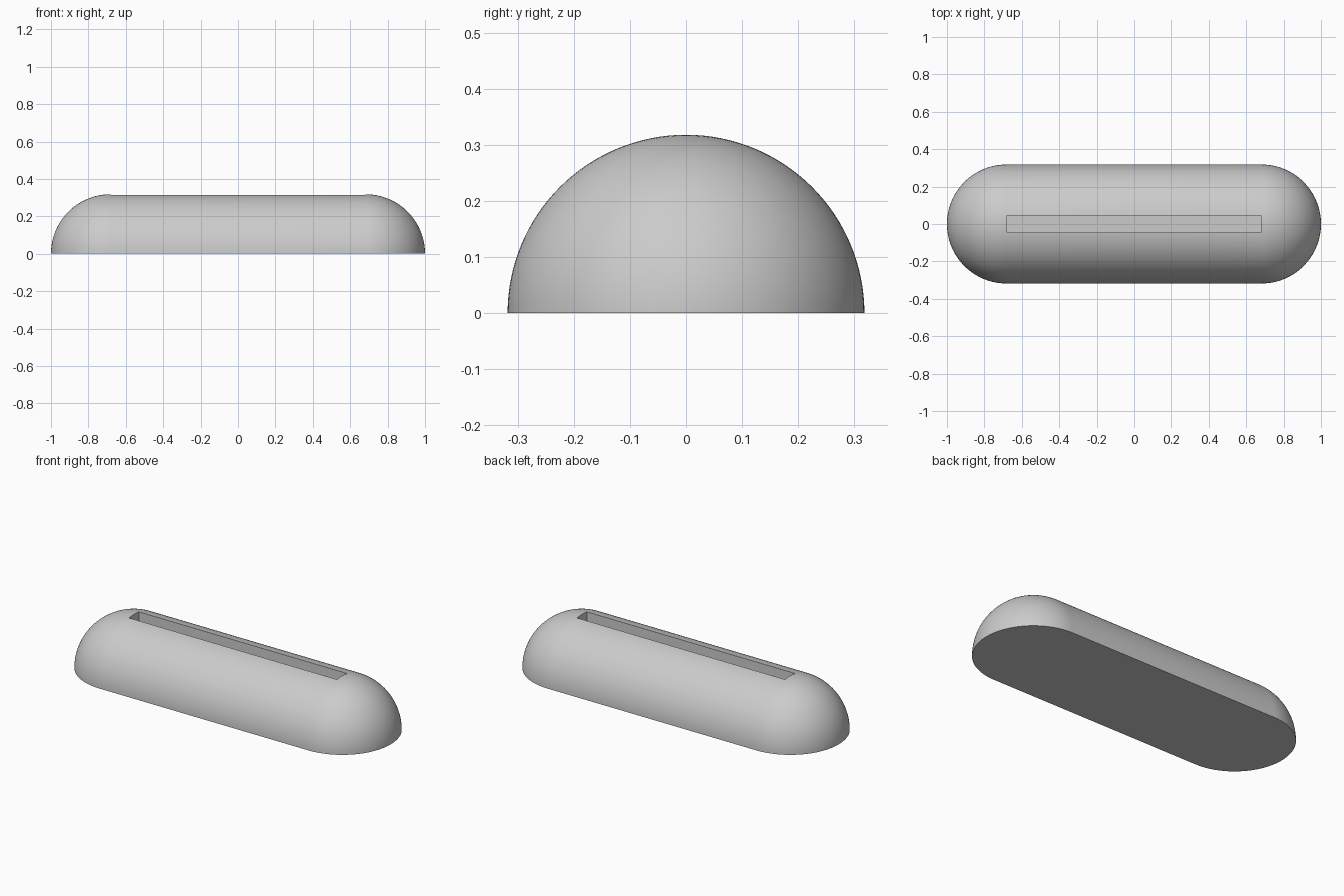
import bpy
import bmesh
from math import cos, sin, pi, radians
from mathutils import Matrix, Vector

RADIUS = 0.318
CENTRE = 1 - RADIUS          # x of each rounded end's centre
SLOT_SIZE = (1.36, 0.093)
SLOT_FLOOR = 0.16
STEPS = 32                   # segments per quarter turn

if "Cube" in bpy.data.objects:
    bpy.data.objects.remove(bpy.data.objects["Cube"])

# Single plain grey
grey = bpy.data.materials.new("light grey")
grey.use_nodes = True
colour = (0.6, 0.6, 0.6, 1)
grey.diffuse_color = colour
grey.node_tree.nodes["Principled BSDF"].inputs["Base Color"].default_value = colour


def make_object(name, bm):
    bmesh.ops.recalc_face_normals(bm, faces=bm.faces)
    mesh = bpy.data.meshes.new(name)
    bm.to_mesh(mesh)
    bm.free()
    mesh.materials.append(grey)
    obj = bpy.data.objects.new(name, mesh)
    bpy.context.collection.objects.link(obj)
    return obj


# Body: stadium-shaped outline swept half a turn about x, then closed underneath
bm = bmesh.new()
angles = [i * pi / 2 / STEPS for i in range(STEPS + 1)]
right_end = [(-CENTRE - RADIUS * cos(a), RADIUS * sin(a), 0) for a in angles]
left_end = [(-x, y, z) for x, y, z in reversed(right_end)]
verts = [bm.verts.new(p) for p in right_end + left_end]
edges = [bm.edges.new(pair) for pair in zip(verts, verts[1:])]
bmesh.ops.spin(bm, geom=verts + edges, cent=(0, 0, 0), axis=(1, 0, 0),
               angle=pi, steps=STEPS * 2)
bmesh.ops.remove_doubles(bm, verts=bm.verts, dist=0.0001)
bmesh.ops.contextual_create(bm, geom=[e for e in bm.edges if e.is_boundary])
body = make_object("body", bm)

# Long slot along the crest
bm = bmesh.new()
height = 0.4
bmesh.ops.create_cube(bm, size=1, matrix=Matrix.LocRotScale(
    Vector((0, 0, SLOT_FLOOR + height / 2)), None, Vector((*SLOT_SIZE, height))))
cutter = make_object("slot_cutter", bm)
cutter.hide_render = True

cut = body.modifiers.new("slot", 'BOOLEAN')
cut.operation = 'DIFFERENCE'
cut.solver = 'EXACT'
cut.object = cutter

bpy.ops.object.select_all(action='DESELECT')
body.select_set(True)
bpy.context.view_layer.objects.active = body
bpy.ops.object.modifier_apply(modifier=cut.name)
bpy.data.objects.remove(cutter)
bpy.ops.object.shade_smooth_by_angle(angle=radians(30))
